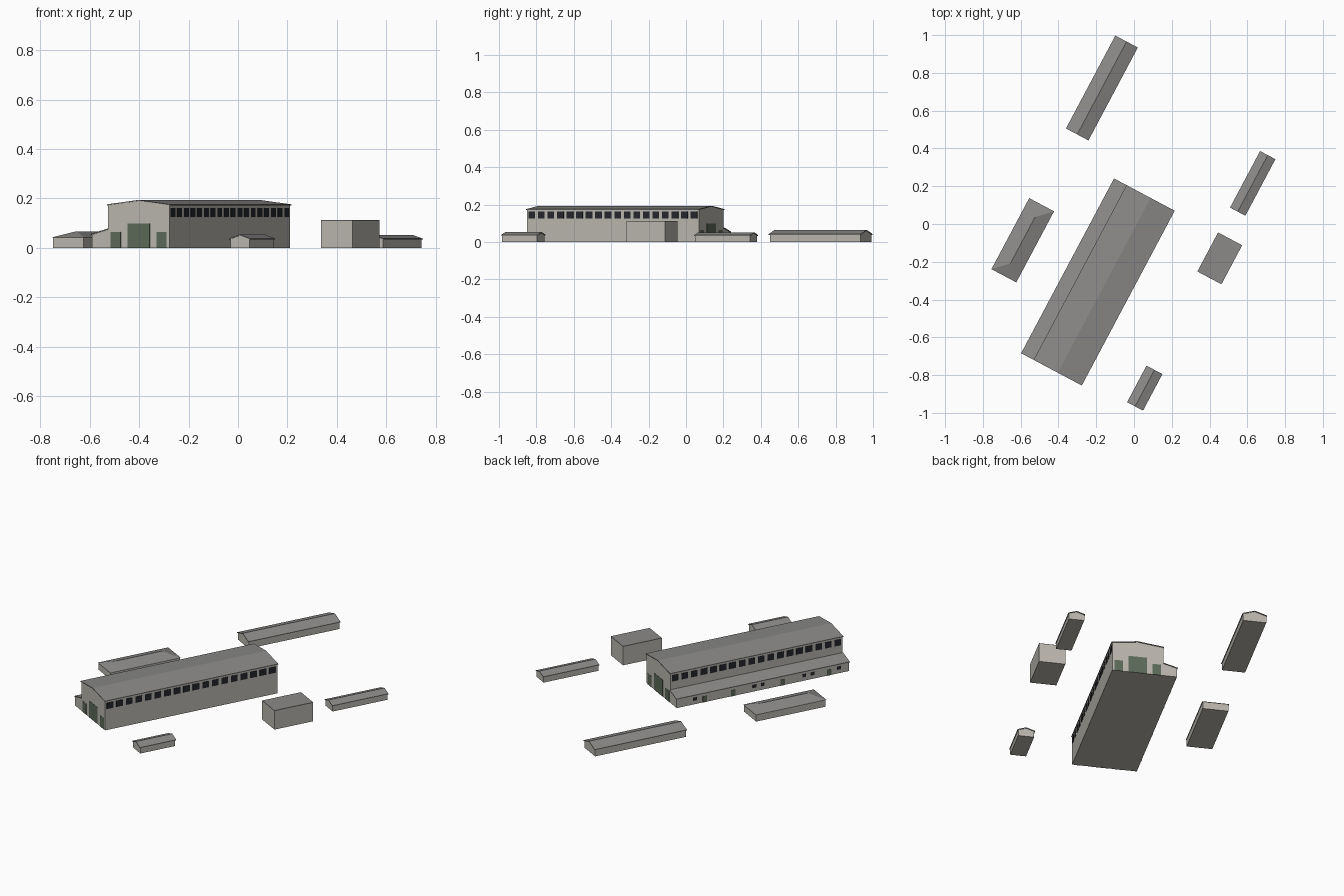
import bpy
import math
from mathutils import Vector

cube = bpy.data.objects.get("Cube")
if cube:
    bpy.data.objects.remove(cube, do_unlink=True)

TURN = -math.radians(28)   # every building shares this heading
SLAB = 0.004               # roof sheet thickness
EAVE = 0.004               # roof overhang


def material(name, rgb):
    mat = bpy.data.materials.new(name)
    mat.use_nodes = True
    mat.diffuse_color = (*rgb, 1)
    mat.node_tree.nodes["Principled BSDF"].inputs["Base Color"].default_value = (*rgb, 1)
    return mat


WALL = material("pale wall", (0.50, 0.475, 0.43))
ROOF = material("grey roof", (0.26, 0.255, 0.25))
GLASS = material("dark glass", (0.018, 0.02, 0.026))
DOOR = material("green door", (0.11, 0.145, 0.10))


def add_mesh(name, verts, faces, mat, site):
    mesh = bpy.data.meshes.new(name)
    mesh.from_pydata(verts, [], faces)
    mesh.materials.append(mat)
    obj = bpy.data.objects.new(name, mesh)
    obj.location = Vector((*site, 0))
    obj.rotation_euler.z = TURN
    bpy.context.collection.objects.link(obj)
    return obj


def prism(name, profile, half, mat, site):
    """Extrude a counter-clockwise (x, z) profile along the building."""
    n = len(profile)
    verts = [(x, y, z) for y in (-half, half) for x, z in profile]
    faces = [tuple(range(n)), tuple(reversed(range(n, 2 * n)))]
    faces += [(i, i + n, (i + 1) % n + n, (i + 1) % n) for i in range(n)]
    return add_mesh(name, verts, faces, mat, site)


def plates(name, boxes, mat, site):
    """Thin panels, each given as (x0, x1, y0, y1, z0, z1)."""
    verts, faces = [], []
    for x0, x1, y0, y1, z0, z1 in boxes:
        b = len(verts)
        verts += [(x, y, z) for z in (z0, z1)
                  for x, y in ((x0, y0), (x1, y0), (x1, y1), (x0, y1))]
        faces += [(b + 3, b + 2, b + 1, b), (b + 4, b + 5, b + 6, b + 7)]
        for i in range(4):
            j = (i + 1) % 4
            faces.append((b + i, b + j, b + j + 4, b + i + 4))
    return add_mesh(name, verts, faces, mat, site)


def gabled(name, site, width, length, eave, ridge, mid=0):
    """Pentagonal wall block under a folded roof sheet."""
    w, h = width / 2, length / 2
    i = w - EAVE
    low = eave - SLAB + EAVE * (ridge - eave) / w
    prism(name + "_walls", [(mid - i, 0), (mid + i, 0), (mid + i, low),
                            (mid, ridge - SLAB), (mid - i, low)], h - EAVE, WALL, site)
    prism(name + "_roof", [(mid - w, eave - SLAB), (mid, ridge - SLAB), (mid + w, eave - SLAB),
                           (mid + w, eave), (mid, ridge), (mid - w, eave)], h, ROOF, site)


def block(name, site, width, length, height):
    """Straight walls with a flat roof sheet."""
    w, h, top = width / 2, length / 2, height - SLAB
    prism(name + "_walls", [(-w, 0), (w, 0), (w, top), (-w, top)], h, WALL, site)
    prism(name + "_roof", [(-w, top), (w, top), (w, height), (-w, height)], h, ROOF, site)


def hipped(name, site, width, length, eave, ridge):
    """Straight walls under a four-sided roof."""
    w, h = width / 2, length / 2
    i = w - EAVE
    prism(name + "_walls", [(-i, 0), (i, 0), (i, eave), (-i, eave)], h - EAVE, WALL, site)
    verts = [(-w, -h, eave), (w, -h, eave), (w, h, eave), (-w, h, eave),
             (0, w - h, ridge), (0, h - w, ridge)]
    faces = [(0, 1, 4), (1, 2, 5, 4), (2, 3, 5), (3, 0, 4, 5), (3, 2, 1, 0)]
    add_mesh(name + "_roof", verts, faces, ROOF, site)


# Main hall with its side aisle
HALL = (-0.191, -0.307)
LENGTH = 1.048
END = LENGTH / 2 - EAVE
MID, HALL_W = 0.0375, 0.289
gabled("hall", HALL, HALL_W, LENGTH, 0.176, 0.194, MID)

inner, outer = MID - HALL_W / 2 + EAVE, -0.182
prism("aisle_walls", [(outer + EAVE, 0), (inner, 0), (inner, 0.074), (outer + EAVE, 0.053)],
      END, WALL, HALL)
prism("aisle_roof", [(outer, 0.052), (inner, 0.074), (inner, 0.078), (outer, 0.056)],
      LENGTH / 2, ROOF, HALL)

# Clerestory windows down both long walls
T = 0.0015
COUNT = 18
pitch = 2 * END / COUNT
bands = []
for wall in (inner, MID + HALL_W / 2 - EAVE):
    for k in range(COUNT):
        y = -END + (k + 0.5) * pitch
        bands.append((wall - T, wall + T, y - 0.02, y + 0.02, 0.125, 0.162))
plates("clerestory_windows", bands, GLASS, HALL)

# Gable doors: a three-leaf gate between two smaller doors, on both ends
gates = []
for end in (-END, END):
    for offset, half, top in ((-0.105, 0.023, 0.065), (0.105, 0.023, 0.065),
                              (-0.034, 0.017, 0.099), (0, 0.017, 0.099), (0.034, 0.017, 0.099)):
        gates.append((MID + offset - half, MID + offset + half, end - T, end + T, 0, top))
plates("gable_doors", gates, DOOR, HALL)

# Small doors and windows along the aisle
side = outer + EAVE
plates("aisle_doors", [(side - T, side + T, y - 0.013, y + 0.013, 0, 0.036)
                       for y in (0.35, 0.18, -0.12, -0.40)], DOOR, HALL)
plates("aisle_windows", [(side - T, side + T, y - 0.011, y + 0.011, 0.022, 0.04)
                         for y in (0.41, 0.05, 0.0, -0.25, -0.3, -0.46)], GLASS, HALL)

# Outbuildings around the hall
gabled("north_shed", (-0.170, 0.720), 0.135, 0.557, 0.043, 0.065)
gabled("east_shed", (0.6285, 0.215), 0.092, 0.339, 0.037, 0.052)
gabled("south_shed", (0.057, -0.869), 0.0955, 0.219, 0.038, 0.054)
hipped("west_shed", (-0.589, -0.086), 0.149, 0.426, 0.042, 0.067)
block("store_block", (0.454, -0.182), 0.1445, 0.234, 0.113)
